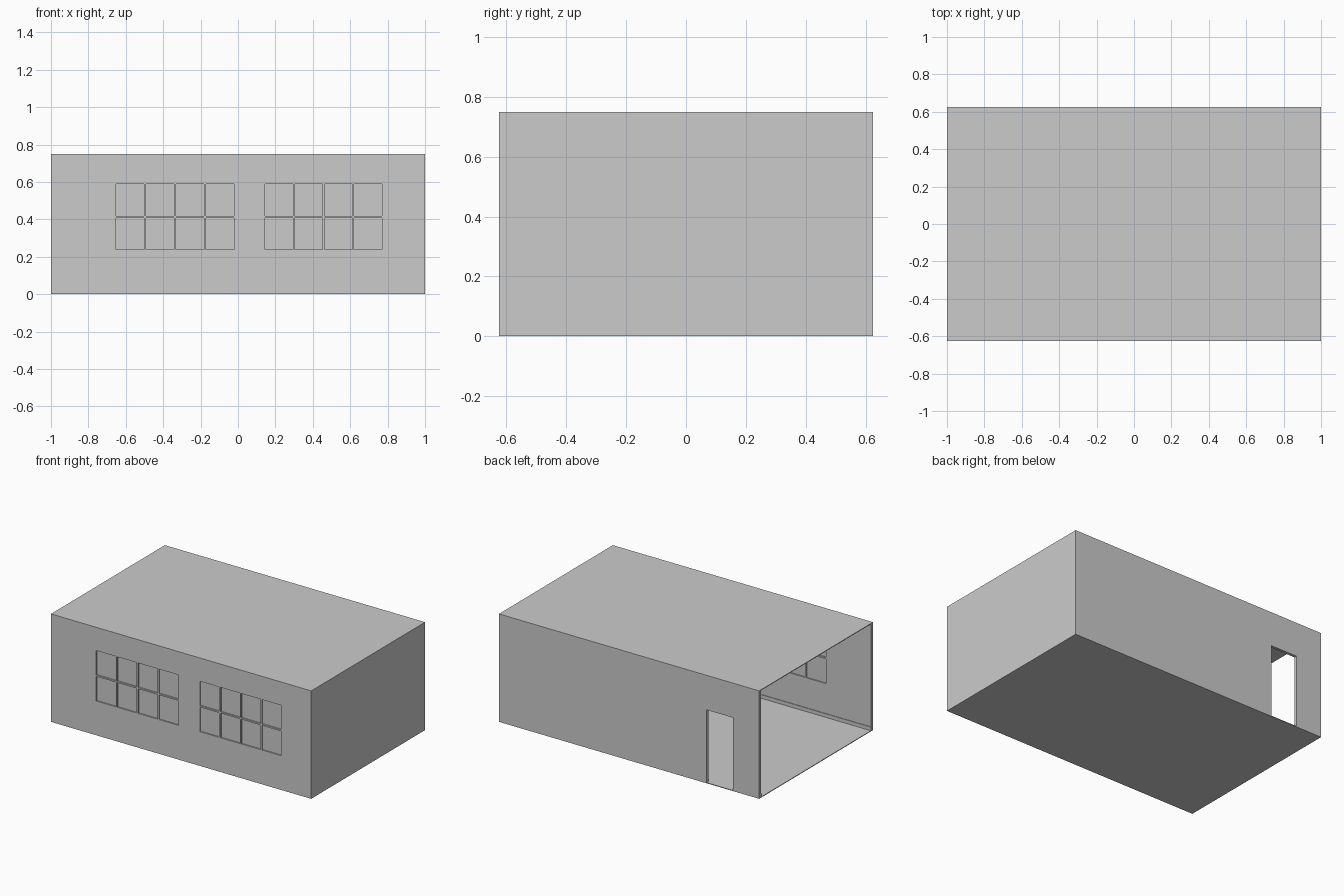
import bpy
import bmesh

if "Cube" in bpy.data.objects:
    bpy.data.objects.remove(bpy.data.objects["Cube"])

L, W, H = 2.0, 1.25, 0.75      # overall size
T = 0.02                       # wall thickness
S = 0.005                      # floor and roof sheet thickness
X, Y = L / 2, W / 2


def make_boxes(name, boxes):
    """One object made of boxes given as (x0, x1, y0, y1, z0, z1)."""
    bm = bmesh.new()
    for x0, x1, y0, y1, z0, z1 in boxes:
        vs = bmesh.ops.create_cube(bm, size=1)["verts"]
        bmesh.ops.scale(bm, vec=(x1 - x0, y1 - y0, z1 - z0), verts=vs)
        bmesh.ops.translate(
            bm, vec=((x0 + x1) / 2, (y0 + y1) / 2, (z0 + z1) / 2), verts=vs)
    mesh = bpy.data.meshes.new(name)
    bm.to_mesh(mesh)
    bm.free()
    obj = bpy.data.objects.new(name, mesh)
    bpy.context.collection.objects.link(obj)
    return obj


def cut(obj, boxes):
    """Cut box openings out of a wall."""
    cutter = make_boxes("opening_cutter", boxes)
    cutter.hide_render = True
    mod = obj.modifiers.new("openings", "BOOLEAN")
    mod.operation = "DIFFERENCE"
    mod.solver = "EXACT"
    mod.object = cutter
    bpy.context.view_layer.objects.active = obj
    bpy.ops.object.modifier_apply(modifier=mod.name)
    bpy.data.objects.remove(cutter, do_unlink=True)


# Floor and flat roof sheets
make_boxes("floor", [(-X, X, -Y, Y, 0, S)])
make_boxes("roof", [(-X, X, -Y, Y, H - S, H)])

# Walls; the left end stays open
front = make_boxes("front_wall", [(-X, X, -Y, -Y + T, S, H - S)])
back = make_boxes("back_wall", [(-X, X, Y - T, Y, S, H - S)])
make_boxes("right_wall", [(X - T, X, -Y + T, Y - T, S, H - S)])

# Doorway in the back wall
d0, d1, door_top = -0.80, -0.595, 0.51
cut(back, [(d0, d1, Y - 0.1, Y + 0.1, -0.1, door_top)])

# Window openings in the front wall, leaving the glazing bars
z0, z1, bar = 0.238, 0.588, 0.01
windows = [(-0.652, -0.021), (0.144, 0.77)]
zm = (z0 + z1) / 2
panes = []
for w0, w1 in windows:
    step = (w1 - w0 + bar) / 4
    for i in range(4):
        a = w0 + i * step
        for p, q in ((z0, zm - bar / 2), (zm + bar / 2, z1)):
            panes.append((a, a + step - bar, -Y - 0.1, -Y + 0.1, p, q))
cut(front, panes)

# Recessed glass in each opening
make_boxes("window_glass",
           [(a, b, -Y + 0.009, -Y + 0.012, p, q) for a, b, _, _, p, q in panes])

# Low skirting along the inside of the walls
k, kz = 0.004, 0.03
make_boxes("skirting", [
    (-X, X - T, -Y + T, -Y + T + k, S, kz),
    (X - T - k, X - T, -Y + T + k, Y - T - k, S, kz),
    (-X, d0, Y - T - k, Y - T, S, kz),
    (d1, X - T, Y - T - k, Y - T, S, kz),
])
